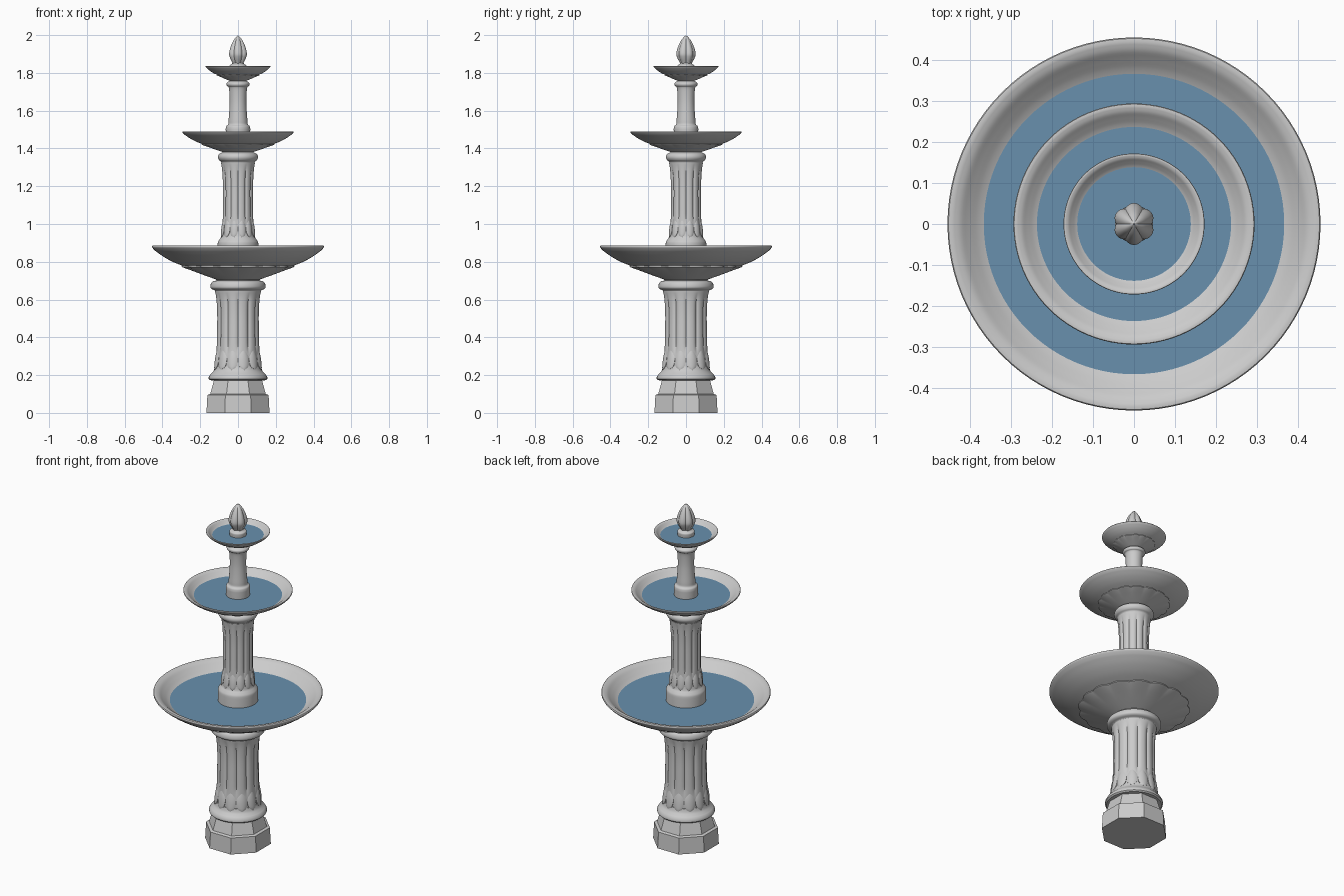
import bpy, bmesh, math
from math import pi, sin, cos

if "Cube" in bpy.data.objects:
    bpy.data.objects.remove(bpy.data.objects["Cube"])


def finish(name, bm, angle=35, mat=None):
    bmesh.ops.remove_doubles(bm, verts=bm.verts, dist=1e-5)
    bmesh.ops.recalc_face_normals(bm, faces=bm.faces)
    me = bpy.data.meshes.new(name)
    bm.to_mesh(me)
    bm.free()
    ob = bpy.data.objects.new(name, me)
    bpy.context.collection.objects.link(ob)
    if mat:
        me.materials.append(mat)
    if angle:
        bpy.ops.object.select_all(action='DESELECT')
        ob.select_set(True)
        bpy.context.view_layer.objects.active = ob
        bpy.ops.object.shade_smooth_by_angle(angle=math.radians(angle))
    return ob


def spline(pts, n=4):
    # smooth profile through the given points
    out = []
    for i in range(len(pts) - 1):
        p = [pts[max(0, min(len(pts) - 1, i + k))] for k in (-1, 0, 1, 2)]
        for s in range(n):
            t = s / n
            out.append(tuple(0.5 * (2 * b + (c - a) * t + (2 * a - 5 * b + 4 * c - d) * t * t
                                    + (3 * b - a - 3 * c + d) * t ** 3)
                             for a, b, c, d in zip(*p)))
    return out + [pts[-1]]


def lathe(name, profile, seg=96, start=0.0, radius=None, angle=35, mat=None):
    # revolve (r, z); radius(r, z, a) may vary r around the axis
    bm = bmesh.new()
    rows = []
    for r, z in profile:
        row = []
        for k in range(seg):
            a = start + 2 * pi * k / seg
            q = radius(r, z, a) if radius else r
            row.append(bm.verts.new((q * cos(a), q * sin(a), z)))
        rows.append(row)
    for lo, hi in zip(rows, rows[1:]):
        for k in range(seg):
            j = (k + 1) % seg
            bm.faces.new((lo[k], lo[j], hi[j], hi[k]))
    for row, (r, z) in ((rows[0], profile[0]), (rows[-1], profile[-1])):
        if r > 1e-4:
            bm.faces.new(row)
    return finish(name, bm, angle, mat)


water_mat = bpy.data.materials.new("water_blue")
water_mat.diffuse_color = (0.14, 0.28, 0.42, 1)
water_mat.use_nodes = True
water_mat.node_tree.nodes["Principled BSDF"].inputs["Base Color"].default_value = water_mat.diffuse_color


def bowl(name, R, zb, h):
    def pt(r, t):
        return (r * R, zb + t * h)
    outer = spline([pt(*p) for p in ((.64, .42), (.76, .54), (.87, .69), (.955, .84))])
    rim = spline([pt(*p) for p in ((.965, .86), (.985, .91), (1, .96), (.995, 1), (.97, 1))], 3)
    inner = spline([pt(*p) for p in ((.97, 1), (.93, .96), (.88, .86), (.81, .74), (.68, .62), (.45, .57))])
    lathe(name, [pt(.24, .2)] + outer + rim + inner[1:] + [pt(0, .56)])

    # scalloped collar below the bowl
    def scallop(r, z, a):
        k = max(0, (r / R - .5) / .16)
        return r * (1 - .045 * k * (1 - abs(sin(8 * a))))
    lathe(name + "_collar", [pt(*p) for p in ((0, 0), (.25, 0), (.26, .04), (.40, .16), (.52, .27),
          (.63, .36), (.665, .395), (.66, .43), (.60, .45), (.3, .45), (0, .45))], 192, radius=scallop)
    # water surface
    lathe(name + "_water", [(0, zb + .735 * h), (.807 * R, zb + .735 * h)][::-1], 96, mat=water_mat)


def fluted(name, pts, z0, z1, amp):
    # twelve convex lobes that fade out at both ends
    def flute(r, z, a):
        t = (z - z0) / (z1 - z0)
        k = 0 if t <= 0 or t >= 1 else min(1, 6 * t, 6 * (1 - t))
        return r - amp * k * (1 - abs(sin(6 * a))) ** 1.5
    lathe(name, spline(pts, 5), 144, radius=flute)


def leaves(name, z0, z1, r0, r1, bulge):
    # ring of twelve leaves with rounded tips hanging down
    bm = bmesh.new()
    nu, nv = 8, 12
    for i in range(12):
        mid = (i + .5) * pi / 6
        grid = []
        for j in range(nv + 1):
            t = j / nv
            w = math.sqrt(max(0, 1 - (1 - min(1, t / .45)) ** 2))
            if t > .45:
                w *= 1 - ((t - .45) / .55) ** 1.8
            row = []
            for k in range(nu + 1):
                u = 2 * k / nu - 1
                a = mid + u * w * pi / 12
                r = r0 + (r1 - r0) * t ** .7 + bulge * (1 - u * u) * w - .002
                row.append(bm.verts.new((r * cos(a), r * sin(a), z0 + t * (z1 - z0))))
            # back edge gives the leaf thickness
            for s, pos in ((-1, 0), (1, nu + 2)):
                a = mid + s * w * pi / 12
                r = r1 - .012
                row.insert(pos, bm.verts.new((r * cos(a), r * sin(a), z0 + t * (z1 - z0))))
            grid.append(row)
        for lo, hi in zip(grid, grid[1:]):
            for k in range(nu + 2):
                bm.faces.new((lo[k], lo[k + 1], hi[k + 1], hi[k]))
    bmesh.ops.dissolve_degenerate(bm, dist=1e-6, edges=bm.edges)
    finish(name, bm, 40)


# octagonal plinth
c = cos(pi / 8)
lathe("plinth", [(r / c, z) for r, z in ((.167, 0), (.162, .095), (.147, .1), (.125, .18))],
      8, pi / 8, angle=None)

# lower column
lathe("lower_ring", [(.12, .172), (.148, .173), (.155, .18), (.155, .19), (.15, .198)]
      + spline([(.147, .203), (.138, .212), (.128, .225), (.122, .245)]))
fluted("lower_column", [(.118, .2), (.118, .26), (.115, .34), (.113, .42), (.112, .52), (.116, .6),
                        (.122, .645)], .30, .64, .008)
leaves("lower_leaves", .228, .345, .130, .113, .007)
lathe("lower_capital", spline([(.118, .635), (.122, .648), (.138, .655), (.146, .665), (.144, .682),
                               (.136, .694), (.118, .70)]) + [(.1, .71)])
bowl("lower_bowl", .455, .70, .185)

# middle column
lathe("middle_ring", [(.108, .80), (.108, .89)] + spline([(.108, .89), (.106, .905), (.098, .918),
                                                          (.090, .93), (.086, .95)]))
fluted("middle_column", [(.083, .91), (.083, .96), (.082, 1.03), (.081, 1.1), (.081, 1.2), (.085, 1.28),
                         (.09, 1.325)], .99, 1.32, .006)
leaves("middle_leaves", .93, 1.03, .094, .081, .006)
lathe("middle_capital", spline([(.086, 1.318), (.090, 1.33), (.100, 1.338), (.106, 1.35), (.105, 1.362),
                                (.098, 1.372), (.086, 1.378)]) + [(.07, 1.385)])
bowl("middle_bowl", .294, 1.375, .115)

# upper column
lathe("upper_column", [(.063, 1.44), (.065, 1.50)] + spline([(.065, 1.505), (.062, 1.518), (.052, 1.528),
      (.05, 1.55), (.046, 1.60), (.044, 1.65), (.046, 1.70), (.05, 1.725), (.058, 1.731), (.061, 1.738),
      (.060, 1.746), (.052, 1.753)]) + [(.04, 1.76)])
bowl("upper_bowl", .172, 1.755, .082)

# finial
lathe("finial_ring", [(.045, 1.80)] + spline([(.045, 1.82), (.046, 1.833), (.044, 1.84), (.034, 1.846),
                                              (.030, 1.852)]), 48)


def bud(r, z, a):
    return r * (1 - .15 * (1 - abs(cos(3 * (a - pi / 2)))))


lathe("finial_bud", spline([(.028, 1.845), (.036, 1.86), (.046, 1.88), (.051, 1.90), (.045, 1.93),
                            (.030, 1.965), (.014, 1.987), (0, 2.0)]), 96, radius=bud)
